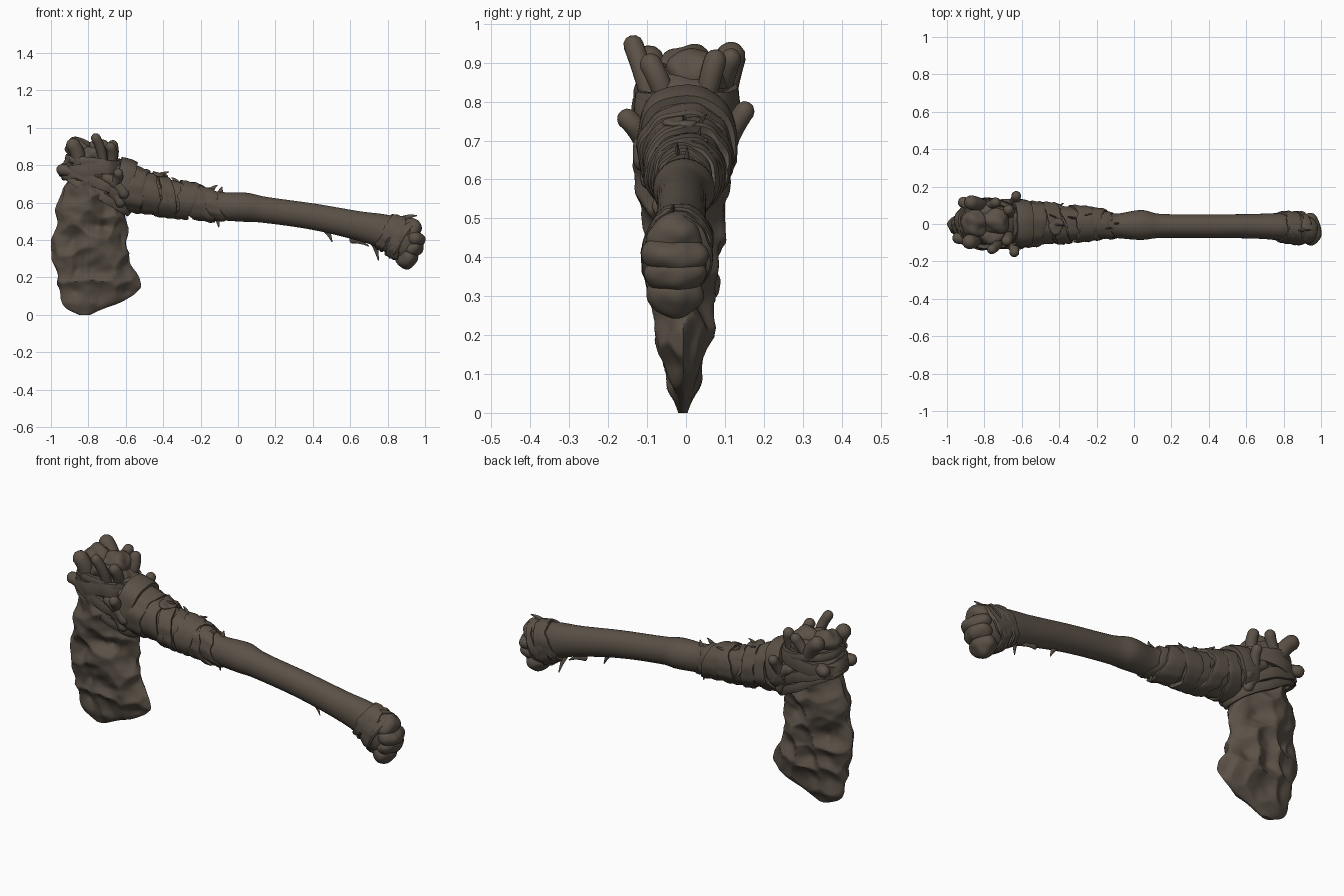
import bpy, bmesh, math, random
from mathutils import Vector as V, noise

if "Cube" in bpy.data.objects:
    bpy.data.objects.remove(bpy.data.objects["Cube"])

random.seed(4)
mat = bpy.data.materials.new("dark brown")
mat.diffuse_color = (0.105, 0.083, 0.063, 1)
mat.use_nodes = True
mat.node_tree.nodes["Principled BSDF"].inputs["Base Color"].default_value = mat.diffuse_color
TAU = 2 * math.pi


def finish(bm, name):
    bmesh.ops.recalc_face_normals(bm, faces=bm.faces)
    me = bpy.data.meshes.new(name)
    bm.to_mesh(me)
    bm.free()
    me.materials.append(mat)
    ob = bpy.data.objects.new(name, me)
    bpy.context.collection.objects.link(ob)
    me.shade_smooth()
    me.set_sharp_from_angle(angle=math.radians(50))
    return ob


def loft(name, rings, closed=False):
    """Skin a list of equal rings; cap the ends unless closed."""
    bm = bmesh.new()
    R = [[bm.verts.new(p) for p in r] for r in rings]
    n = len(R[0])
    for k in range(len(R) if closed else len(R) - 1):
        a, b = R[k], R[(k + 1) % len(R)]
        for i in range(n):
            j = (i + 1) % n
            bm.faces.new((a[i], a[j], b[j], b[i]))
    if not closed:
        bm.faces.new(R[0])
        bm.faces.new(R[-1])
    return finish(bm, name)


def interp(rows, t):
    """Smooth (Catmull-Rom) lookup in rows keyed by first column."""
    k = max(i for i in range(len(rows) - 1) if i == 0 or rows[i][0] <= t)
    a, b = rows[k], rows[k + 1]
    p, q = rows[max(k - 1, 0)], rows[min(k + 2, len(rows) - 1)]
    h = b[0] - a[0]
    s = min(max((t - a[0]) / h, 0), 1)
    out = []
    for i in range(1, len(a)):
        m0 = (b[i] - p[i]) / (b[0] - p[0]) * h
        m1 = (q[i] - a[i]) / (q[0] - a[0]) * h
        out.append((2*s**3 - 3*s*s + 1) * a[i] + (s**3 - 2*s*s + s) * m0
                   + (3*s*s - 2*s**3) * b[i] + (s**3 - s*s) * m1)
    return out


def limb(name, p0, p1, r0, r1, bend=(0, 0, 0), flat=1.0):
    """Round-ended bent tapering tube; flat squeezes it into a strip."""
    p0, p1, bend = V(p0), V(p1), V(bend)
    d = (p1 - p0).normalized()
    u = d.cross(V((0, 1, .1))).normalized()
    w = d.cross(u)
    st = [(p0 - d * r0 * math.cos(k), r0 * math.sin(k)) for k in (0.15, 0.6, 1.1)]
    for i in range(9):
        s = i / 8
        st.append((p0.lerp(p1, s) + bend * 4 * s * (1 - s), r0 + (r1 - r0) * s))
    st += [(p1 + d * r1 * math.cos(k), r1 * math.sin(k)) for k in (1.1, 0.6, 0.15)]
    return loft(name, [[c + (u * math.cos(a) + w * math.sin(a) * flat) * r
                        for a in (TAU * i / 14 for i in range(14))] for c, r in st])


def blob(name, c, r, amp=0.012):
    """Slightly lumpy ellipsoid."""
    bm = bmesh.new()
    bmesh.ops.create_icosphere(bm, subdivisions=4, radius=1)
    for v in bm.verts:
        n = v.co.copy()
        p = V((n.x * r[0], n.y * r[1], n.z * r[2])) + V(c)
        v.co = p + n * amp * noise.noise(p * 16)
    return finish(bm, name)


# Bone handle: x, centre z, half width y, half height, centre y
HANDLE = [(-0.82, .77, .10, .08, 0), (-0.65, .70, .11, .11, 0), (-0.5, .655, .10, .10, 0),
          (-0.35, .622, .085, .088, 0), (-0.2, .60, .072, .078, 0), (-0.1, .582, .065, .075, -.01),
          (0.04, .575, .08, .078, -.005), (.13, .563, .065, .07, -.01), (.4, .525, .063, .07, -.012),
          (.65, .475, .066, .078, -.012), (.78, .445, .073, .092, -.015), (.9, .395, .078, .11, -.025),
          (.95, .38, .06, .09, -.025)]


def surf(x, a, off=0.0):
    z, ry, rz, yc = interp(HANDLE, x)
    dz = (interp(HANDLE, x + .02)[0] - interp(HANDLE, x - .02)[0]) / .04
    n = V((-dz, 0, 1)).normalized()
    return V((x, yc, z)) + V((0, 1, 0)) * math.cos(a) * (ry + off) + n * math.sin(a) * (rz + off)


loft("bone_handle", [[surf(-.82 + 1.77 * k / 90, TAU * i / 32) for i in range(32)] for k in range(91)])


# Wrapped cloth bands, skewed round the handle
def band(name, x, width, tilt, phase, off=.012):
    rings = []
    for i in range(64):
        a = TAU * i / 64
        q = V((math.cos(a), math.sin(a), x * 9))
        c = x + tilt * math.cos(a - phase) + .012 * noise.noise(q * 2)
        w = width / 2 * (1 + .35 * noise.noise(q * 1.7 + V((5, 0, 0))))
        o = off + .006 * noise.noise(q * 2.5)
        rings.append([surf(c + s * w, a, e) for s, e in
                      ((-1, -.02), (-1, o), (-.5, o + .004), (.1, o), (.6, o + .005), (1, o), (1, -.02))])
    loft(name, rings, True)


for i in range(8):
    band("grip_wrap", -.60 + .064 * i, random.uniform(.07, .12), random.uniform(-.06, .06),
         random.uniform(0, 3), random.uniform(.004, .02))
for x, w, t in ((.80, .05, .02), (.84, .06, -.02), (.875, .04, .025)):
    band("end_wrap", x, w, t, 1.4, .009)

# Frayed strip ends: x, angle round handle, direction, length
for x, a, d, l in ((-.10, 1.4, (.2, 0, 1), .02), (-.10, -1.5, (.2, 0, -1), .03), (-.15, 1.8, (.6, 0, .6), .03),
                   (-.35, 1.2, (-.5, .1, .6), .03), (-.44, 1.6, (.8, -.1, .4), .05), (-.45, 1.2, (-.5, .3, .6), .04),
                   (.50, -1.6, (.5, 0, -1), .04), (.66, -1.4, (1, .1, -.4), .06), (.76, -1.4, (.25, .3, -1), .07),
                   (.86, 1.7, (1, 0, .3), .05), (-.27, 1.0, (.8, .2, .4), .04), (-.58, -1.6, (-.1, -.1, -1), .06),
                   (-.4, 0, (.5, .3, -.7), .04), (-.4, 3.1, (.6, -.3, -.6), .04)):
    p = surf(x, a, .008)
    d = V(d).normalized()
    limb("frayed_end", p - d * .03, p + d * l, .02, .003, (0, 0, .006), .45)
blob("wrap_knot", surf(-.44, 1.7, .012), (.04, .05, .022), .025)

# Knuckled handle end
for x, z, rx, ry, rz in ((.92, .455, .065, .07, .06), (.94, .405, .06, .08, .05),
                         (.935, .355, .058, .082, .045), (.905, .31, .06, .07, .058)):
    blob("end_knuckle", (x, -.028, z), (rx, ry, rz), .014)

# Chipped stone blade: z, left x, right x, half thickness
BLADE = [(0, -.85, -.79, .012), (.03, -.905, -.73, .022), (.07, -.925, -.64, .035), (.13, -.945, -.545, .043),
         (.18, -.965, -.535, .052), (.24, -.975, -.56, .062), (.33, -.985, -.59, .072), (.45, -.975, -.595, .078),
         (.56, -.96, -.61, .088), (.68, -.925, -.63, .105), (.78, -.89, -.66, .09)]
rings = []
for k in range(101):
    z = .78 * k / 100
    xl, xr, t = interp(BLADE, z)
    ring = []
    for i in range(128):
        a = TAU * i / 128
        u = math.cos(a)
        sy = math.copysign(abs(math.sin(a)) ** 1.2, math.sin(a))
        p = V(((xl + xr) / 2 + u * (xr - xl) / 2, sy * t, z))
        q = V((p.x, 1.2 * math.copysign(abs(sy) ** .5 * .08, sy), z)) + V((.3, .1, .2))
        q += noise.noise_vector(p * 6) * .045
        f = min(noise.voronoi(q * 8)[0][0], .75) - .40
        g = noise.noise(p * 20) * .008
        fade = min(1, z / .06)
        chip = (f * .085 + g) * fade
        ring.append(p + V((u * abs(u) * chip * .6, math.sin(a) * chip * min(1, t / .06) - .008, 0)))
    rings.append(ring)
loft("stone_blade", rings)


# Flat straps: elliptical loops with half axes u and v
def strap(name, c, u, v, width, thick=.012):
    c, u, v = V(c), V(u), V(v)
    w = u.cross(v).normalized()
    rings = []
    for i in range(64):
        a = TAU * i / 64
        f = lambda s: math.copysign(abs(s) ** .8, s)
        d = u * f(math.cos(a)) + v * f(math.sin(a))
        e = d.normalized()
        d = d + c + w * .012 * noise.noise(d * 9 + c * 20) + e * .008 * noise.noise(d * 14)
        rings.append([d + w * s * width / 2 + e * o * thick for s, o in
                      ((-1, -1), (-1, .7), (-.4, 1.1), (.4, 1), (1, .7), (1, -1))])
    loft(name, rings, True)


strap("blade_strap", (-.765, 0, .655), (.175, 0, -.105), (0, .105, 0), .045)
strap("blade_strap", (-.775, 0, .715), (.165, 0, -.07), (0, .12, 0), .055)
strap("head_strap", (-.78, 0, .775), (.155, 0, .02), (0, .125, 0), .07)
strap("head_strap", (-.77, 0, .82), (.14, 0, -.02), (0, .12, 0), .04)
strap("neck_strap", (-.62, 0, .70), (.04, 0, .12), (0, .115, 0), .09)

# Bone head with lumps
for c, r in (((-.78, 0, .79), (.15, .12, .11)), ((-.85, 0, .885), (.075, .075, .055)),
             ((-.74, .015, .88), (.08, .07, .055)), ((-.77, -.06, .85), (.09, .05, .05)),
             ((-.77, .06, .85), (.09, .05, .05)), ((-.66, 0, .78), (.08, .10, .055))):
    blob("head_lump", c, r, .02)

# Finger-like stubs round the head: start, end, radius
for p0, p1, r in (((-.72, -.09, .80), (-.76, -.135, .945), .025), ((-.80, .09, .80), (-.87, .115, .915), .037),
                  ((-.68, .05, .80), (-.67, .075, .905), .028), ((-.68, -.05, .80), (-.68, -.09, .895), .028),
                  ((-.85, -.08, .80), (-.88, -.095, .905), .038), ((-.86, .07, .76), (-.91, .115, .775), .03),
                  ((-.85, -.09, .74), (-.94, -.075, .775), .03), ((-.66, .10, .68), (-.63, .15, .775), .025),
                  ((-.66, -.11, .70), (-.64, -.15, .755), .026), ((-.70, -.105, .73), (-.61, -.105, .65), .03),
                  ((-.70, -.09, .68), (-.63, -.09, .60), .026), ((-.70, .105, .73), (-.61, .10, .65), .03),
                  ((-.70, .09, .68), (-.63, .085, .60), .026),
                  ((-.88, -.09, .83), (-.78, -.11, .77), .024), ((-.80, .09, .82), (-.74, .115, .91), .026)):
    limb("head_stub", p0, p1, r, r * 1.05, (.008, 0, .006))
